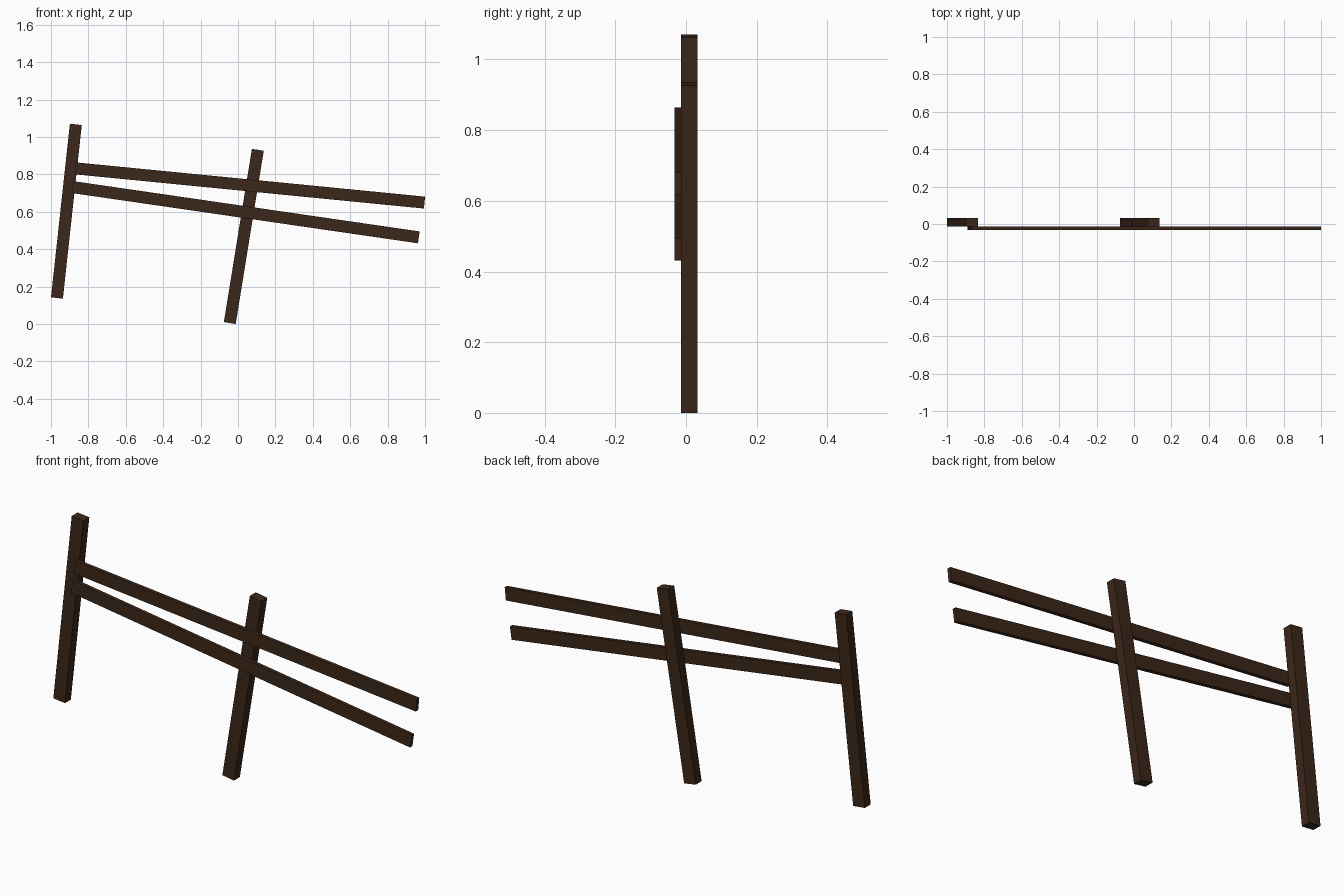
import bpy
import math

if "Cube" in bpy.data.objects:
    bpy.data.objects.remove(bpy.data.objects["Cube"])

wood = bpy.data.materials.new("dark_wood")
wood.diffuse_color = (0.045, 0.02, 0.01, 1)
wood.use_nodes = True
wood.node_tree.nodes["Principled BSDF"].inputs["Base Color"].default_value = wood.diffuse_color


def beam(name, start, end, width, y_front, y_back):
    """Square-cut board running between two (x, z) end centres."""
    (x0, z0), (x1, z1) = start, end
    length = math.hypot(x1 - x0, z1 - z0)
    bpy.ops.mesh.primitive_cube_add(
        size=1,
        location=((x0 + x1) / 2, (y_front + y_back) / 2, (z0 + z1) / 2),
        rotation=(0, -math.atan2(z1 - z0, x1 - x0), 0))
    ob = bpy.context.object
    ob.name = name
    ob.scale = (length, y_back - y_front, width)
    bpy.ops.object.transform_apply(location=False, rotation=False, scale=True)
    ob.data.materials.append(wood)


# Leaning posts
beam("left_post", (-0.968, 0.139), (-0.867, 1.067), 0.064, -0.014, 0.032)
beam("middle_post", (-0.044, 0.005), (0.106, 0.931), 0.064, -0.014, 0.032)

# Sagging rails nailed to the front of the posts
beam("upper_rail", (-0.870, 0.832), (0.997, 0.649), 0.064, -0.032, -0.013)
beam("lower_rail", (-0.886, 0.732), (0.967, 0.463), 0.064, -0.032, -0.013)
